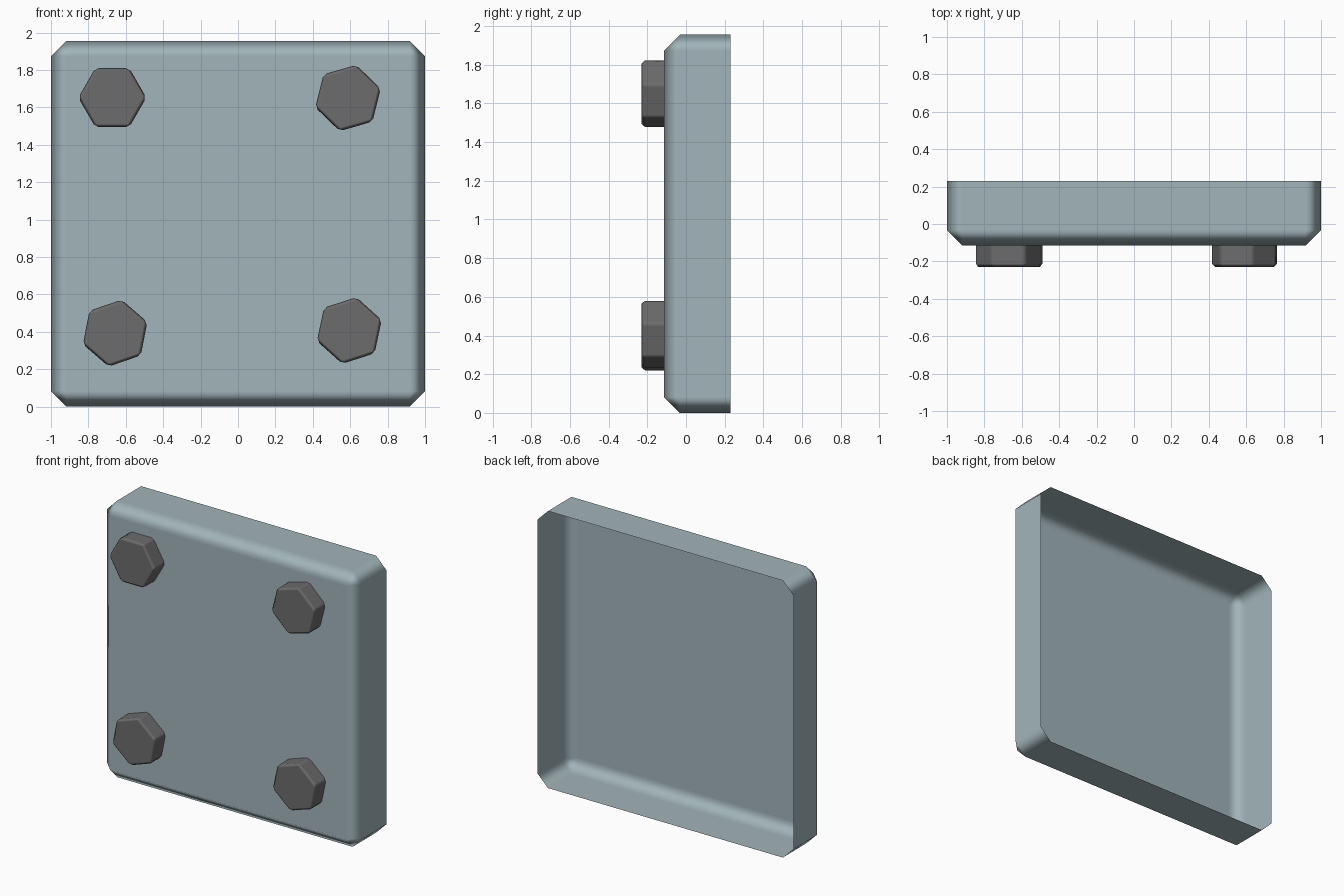
import bpy, bmesh, math
from mathutils import Matrix, Vector

if "Cube" in bpy.data.objects:
    bpy.data.objects.remove(bpy.data.objects["Cube"])


def material(name, rgb):
    m = bpy.data.materials.new(name)
    m.diffuse_color = (*rgb, 1.0)
    m.use_nodes = True
    m.node_tree.nodes["Principled BSDF"].inputs["Base Color"].default_value = m.diffuse_color
    return m


PLATE = material("pale blue grey", (0.36, 0.46, 0.49))
BOLT = material("dark grey", (0.15, 0.15, 0.15))


def finish(bm, name, mat, chamfer):
    """Open the back, chamfer every remaining edge, shade smooth with flat large faces."""
    bm.normal_update()
    back = [f for f in bm.faces if f.normal.y > 0.9]
    bmesh.ops.delete(bm, geom=back, context='FACES')
    edges = [e for e in bm.edges if not e.is_boundary]
    bmesh.ops.bevel(bm, geom=edges, offset=chamfer, offset_type='OFFSET',
                    segments=1, profile=0.5, affect='EDGES')
    for f in bm.faces:
        f.smooth = True
    me = bpy.data.meshes.new(name)
    bm.to_mesh(me)
    bm.free()
    me.materials.append(mat)
    ob = bpy.data.objects.new(name, me)
    bpy.context.collection.objects.link(ob)
    wn = ob.modifiers.new("weighted normals", 'WEIGHTED_NORMAL')
    wn.weight = 100
    return ob


FRONT, BACK, TIP, HEIGHT = -0.115, 0.23, -0.23, 1.955

# Plate: thin shell, open at the back
bm = bmesh.new()
bmesh.ops.create_cube(bm, size=1.0)
bmesh.ops.scale(bm, verts=bm.verts, vec=(2.0, BACK - FRONT, HEIGHT))
bmesh.ops.translate(bm, verts=bm.verts, vec=(0, (FRONT + BACK) / 2, HEIGHT / 2))
finish(bm, "plate", PLATE, 0.083)

# Hexagonal bolt heads, each turned by its own angle
for name, x, z, turn in (("bolt_top_left", -0.672, 1.652, 0),
                         ("bolt_top_right", 0.588, 1.650, 16),
                         ("bolt_bottom_left", -0.657, 0.393, 19),
                         ("bolt_bottom_right", 0.595, 0.407, 18)):
    bm = bmesh.new()
    ring = [bm.verts.new((x + 0.182 * math.cos(a), TIP, z + 0.182 * math.sin(a)))
            for a in (math.radians(turn + 60 * i) for i in range(6))]
    cap = bm.faces.new(ring)
    ext = bmesh.ops.extrude_face_region(bm, geom=[cap], use_keep_orig=True)
    moved = [g for g in ext["geom"] if isinstance(g, bmesh.types.BMVert)]
    bmesh.ops.translate(bm, verts=moved, vec=(0, FRONT - TIP, 0))
    bmesh.ops.recalc_face_normals(bm, faces=bm.faces)
    finish(bm, name, BOLT, 0.018)
